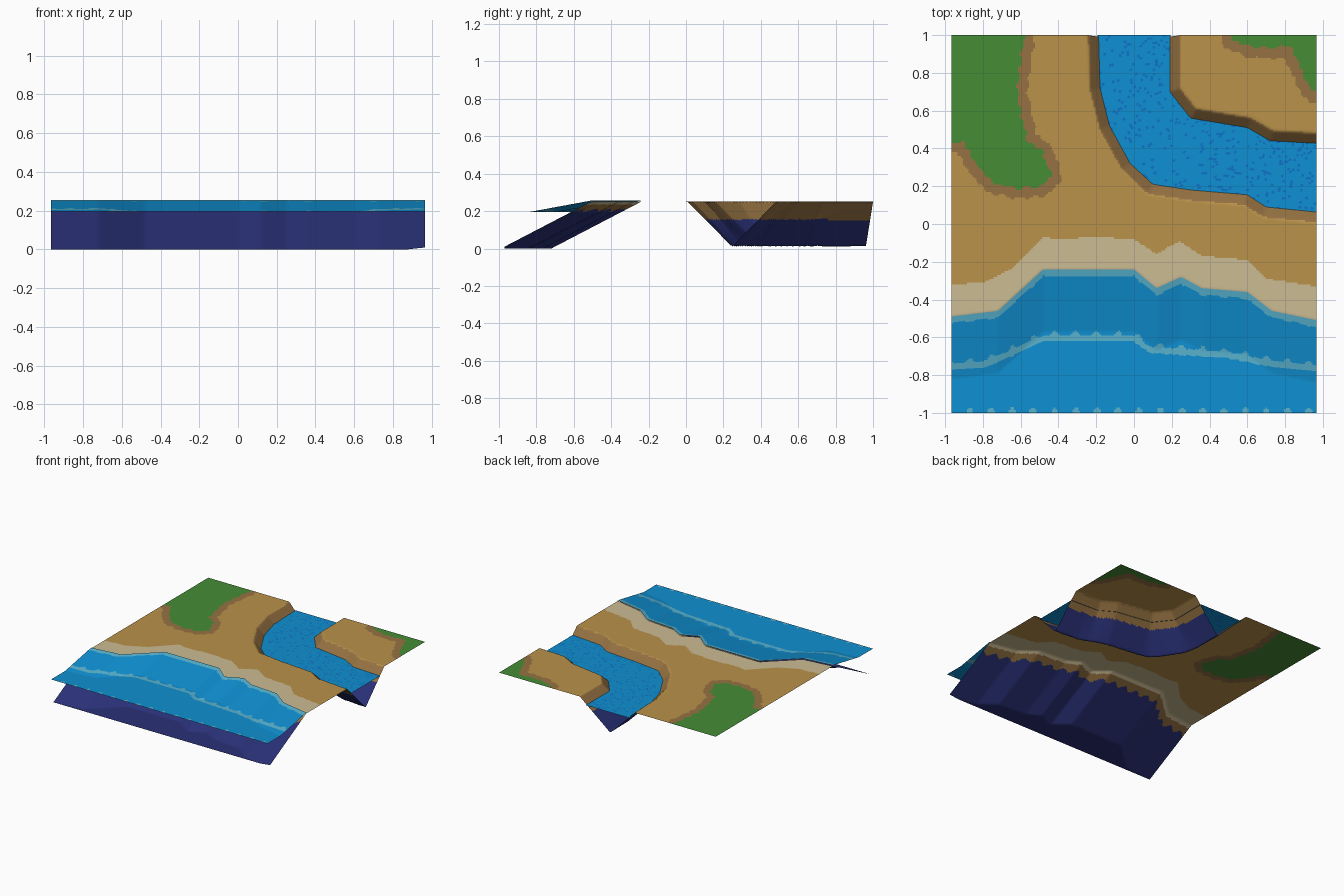
import bpy, bmesh, math, random
from mathutils import Vector

random.seed(4)
cube = bpy.data.objects.get("Cube")
if cube:
    bpy.data.objects.remove(cube, do_unlink=True)

HALF, LAND_Z, WATER_Z = 0.965, 0.25, 0.195


def srgb(code):
    """Hex colour to linear RGBA."""
    chans = [int(code[i:i + 2], 16) / 255 for i in (0, 2, 4)]
    return [((c + 0.055) / 1.055) ** 2.4 if c > 0.04 else c / 12.92 for c in chans] + [1]


PALETTE = {"earth": "BA924A", "bank_brown": "967242", "grass": "458C35",
           "sand": "CCBC94", "deep_blue": "2A3178", "water": "0F90D2",
           "foam": "58B2CE", "ripple": "0F74CA"}
NAMES = list(PALETTE)
MATS = []
for name, code in PALETTE.items():
    mat = bpy.data.materials.new(name)
    mat.use_nodes = True
    mat.diffuse_color = srgb(code)
    bsdf = mat.node_tree.nodes["Principled BSDF"]
    bsdf.inputs["Base Color"].default_value = srgb(code)
    bsdf.inputs["Roughness"].default_value = 0.9
    MATS.append(mat)


# ---- outline helpers ----
def line(*pts):
    return [Vector(p) for p in pts]


def y_at(path, x):
    """Height of a left-to-right path at x."""
    for a, b in zip(path, path[1:]):
        if x <= b.x:
            return a.y + (b.y - a.y) * (x - a.x) / (b.x - a.x)
    return path[-1].y


def dist(p, path):
    best = 9.0
    for a, b in zip(path, path[1:]):
        d = b - a
        t = min(1, max(0, (p - a).dot(d) / d.length_squared))
        best = min(best, (p - a - d * t).length)
    return best


def inside(p, poly):
    hit = False
    for a, b in zip(poly, poly[1:] + poly[:1]):
        if (a.y > p.y) != (b.y > p.y) and p.x < a.x + (b.x - a.x) * (p.y - a.y) / (b.y - a.y):
            hit = not hit
    return hit


def along(path, t):
    """Point at a fraction of the path length."""
    lengths = [(b - a).length for a, b in zip(path, path[1:])]
    left = t * sum(lengths)
    for a, b, n in zip(path, path[1:], lengths):
        if left <= n:
            return a.lerp(b, left / n)
        left -= n
    return path[-1]


def sheet(name, cols, rows, place, colour):
    """Grid surface: place(u, v) gives points, colour(centre) names a material."""
    bm = bmesh.new()
    grid = [[bm.verts.new(place(i / cols, j / rows)) for j in range(rows + 1)]
            for i in range(cols + 1)]
    for i in range(cols):
        for j in range(rows):
            f = bm.faces.new((grid[i][j], grid[i + 1][j], grid[i + 1][j + 1], grid[i][j + 1]))
            f.material_index = NAMES.index(colour(f.calc_center_median()))
            f.smooth = True
    mesh = bpy.data.meshes.new(name)
    bm.to_mesh(mesh)
    bm.free()
    for mat in MATS:
        mesh.materials.append(mat)
    obj = bpy.data.objects.new(name, mesh)
    bpy.context.collection.objects.link(obj)
    return obj


# ---- shore, river and grass outlines ----
coast = line((-.97, -.49), (-.72, -.46), (-.48, -.24), (0, -.24), (.12, -.34),
             (.25, -.28), (.36, -.34), (.6, -.36), (.73, -.46), (.97, -.51))
beach = line((-.97, -.32), (-.8, -.31), (-.65, -.24), (-.48, -.07), (-.4, -.08),
             (-.2, -.07), (0, -.08), (.12, -.16), (.24, -.09), (.36, -.17),
             (.6, -.19), (.7, -.29), (.97, -.33))
surf = line((-.97, -.75), (-.8, -.74), (-.65, -.68), (-.48, -.6), (0, -.6),
            (.08, -.66), (.5, -.69), (.7, -.73), (.97, -.76))
south_bank = line((-.19, 1.1), (-.18, .72), (-.13, .52), (-.02, .32), (.1, .21),
                  (.3, .18), (.6, .155), (.7, .09), (1.1, .05))
north_bank = line((.19, 1.1), (.19, .7), (.3, .56), (.6, .51), (.72, .44), (1.1, .42))
river = south_bank + north_bank[::-1]
meadows = [
    line((-1.1, 1.1), (-.57, 1.1), (-.6, .85), (-.62, .7), (-.6, .6), (-.57, .45),
         (-.48, .38), (-.44, .25), (-.5, .2), (-.62, .19), (-.75, .22), (-.84, .33),
         (-.9, .43), (-1.1, .44)),
    line((.5, 1.1), (.52, .98), (.6, .94), (.75, .93), (.83, .95), (.88, .82),
         (.95, .7), (1.1, .68), (1.1, 1.1))]


# ---- terrain: land, sloping sea bed and river channel ----
def ground(u, v):
    p = Vector((HALF * (2 * u - 1), -.97 + 1.97 * v))
    z = LAND_Z * min(1, max(0, 1 + (p.y - y_at(coast, p.x)) / .48))
    if p.y > -.1:
        s, n = dist(p, south_bank), dist(p, north_bank)
        if inside(p, river):
            z = WATER_Z - .185 * min(s, n) * 2 / (s + n)
        else:
            z = min(z, WATER_Z + min(s, n))
    if p.y > .9:  # back edge leans in towards the channel floor
        p.y -= .4 * (p.y - .9) * (1 - z / LAND_Z)
    return (p.x, p.y, z)


def ground_colour(c):
    p = c.xy
    if p.y < y_at(beach, p.x):
        if c.z > .235:
            return "sand"
        return "bank_brown" if c.z > .205 + .008 * math.sin(p.x * 60) else "deep_blue"
    if c.z < .155:
        return "deep_blue"
    if c.z < LAND_Z - .003:
        return "bank_brown"
    wobble = .009 * math.sin(p.x * 75) * math.sin(p.y * 75)
    for meadow in meadows:
        gap = dist(p, meadow) * (-1 if inside(p, meadow) else 1) + wobble
        if gap < 0:
            return "grass"
        if gap < .055:
            return "bank_brown"
    return "earth"


sheet("terrain", 193, 197, ground, ground_colour)


# ---- sea: flat, then lifting to meet the shore ----
def sea(u, v):
    x = HALF * (2 * u - 1)
    shore = y_at(coast, x)
    y = -1 + (shore + 1) * v
    lift = max(0, 1 + (y - shore) / .33)
    return (x, y, WATER_Z + .061 * lift)


def sea_colour(c):
    hump = .022 * max(0, math.sin(c.x * 56)) ** 2
    if c.y > y_at(coast, c.x) - .035 - .3 * hump:
        return "foam"
    if -.022 < c.y - y_at(surf, c.x) < .012 + hump:
        return "foam"
    if c.y < -.993 + hump and math.sin(c.x * 56) > .5:
        return "foam"
    return "water"


sheet("sea_water", 193, 80, sea, sea_colour)


# ---- river surface, tucked slightly into both banks ----
def clip(path):
    """Path trimmed to the edges of the tile."""
    inner = path[1:-1]
    last = Vector((HALF, y_at(path[-2:], HALF)))
    return [Vector((path[0].x, 1))] + inner + [last]


south_edge, north_edge = clip(south_bank), clip(north_bank)


def stream(u, v):
    p = along(south_edge, u).lerp(along(north_edge, u), -.01 + 1.02 * v)
    return (p.x, p.y, WATER_Z)


sheet("river_water", 110, 28, stream,
      lambda c: "ripple" if random.random() < .1 else "water")
